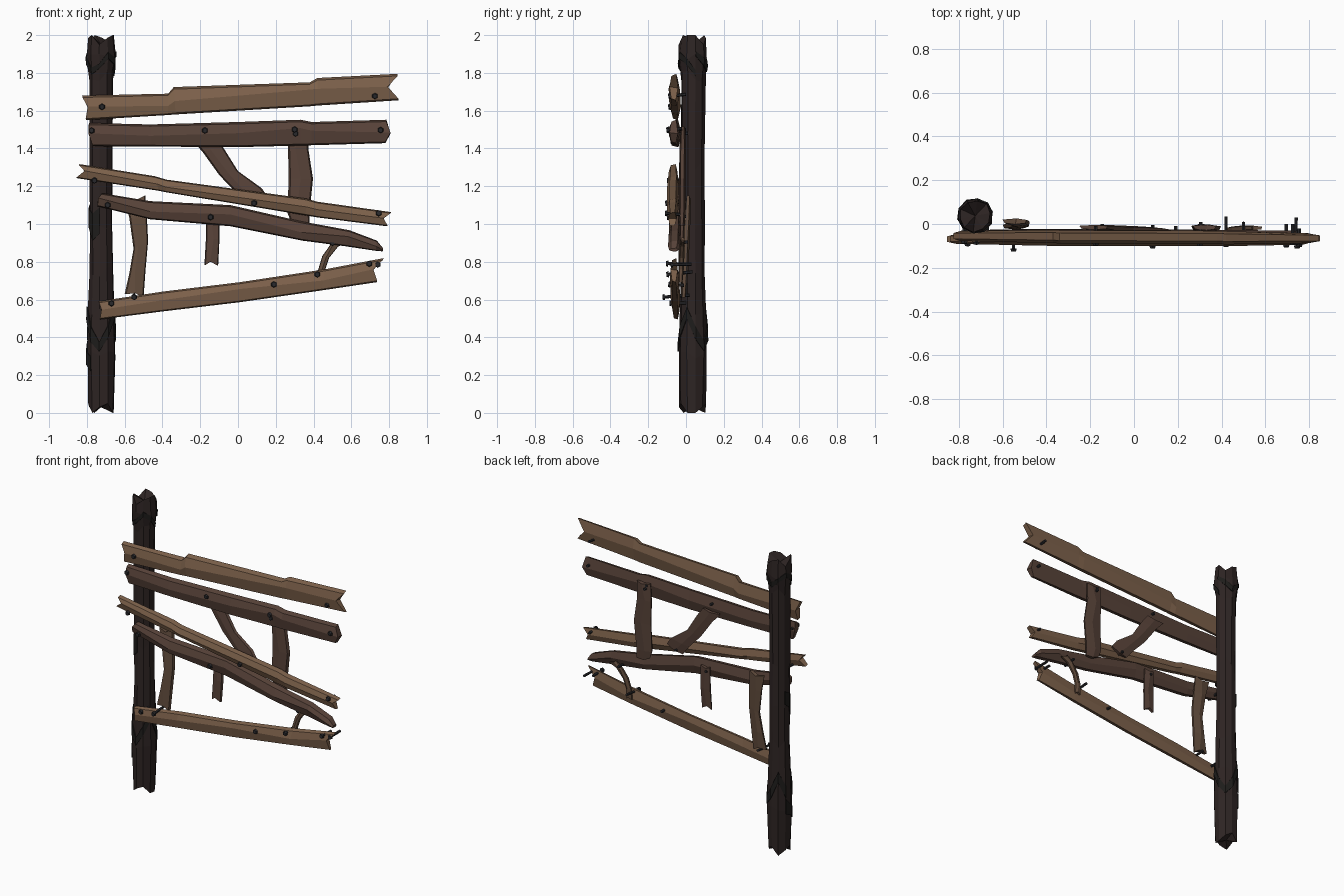
import bpy, bmesh, math, random
from mathutils import Matrix, Vector

random.seed(4)


def material(name, rgb):
    m = bpy.data.materials.new(name)
    m.diffuse_color = (*rgb, 1)
    return m


LIGHT = material("light_wood", (0.205, 0.120, 0.070))
DARK = material("dark_wood", (0.098, 0.056, 0.041))
BROWN = material("brown_wood", (0.125, 0.075, 0.048))
POST = material("post_wood", (0.027, 0.018, 0.017))
BARK = material("bark", (0.013, 0.012, 0.011))
IRON = material("iron", (0.022, 0.022, 0.025))


def finish(bm, name, mat):
    bmesh.ops.recalc_face_normals(bm, faces=bm.faces)
    me = bpy.data.meshes.new(name)
    bm.to_mesh(me)
    bm.free()
    me.materials.append(mat)
    ob = bpy.data.objects.new(name, me)
    bpy.context.collection.objects.link(ob)
    return ob


# cross-section: (position from edge a to edge b, depth: -1 front, 1 back)
SECTION = [(0, 0.6), (0.08, -0.55), (0.45, -1), (0.94, -0.6), (1, 0.5), (0.5, 1)]


def board(name, mat, edges, y0, y1, half, notch=(0.03, 0.03)):
    """Faceted board; edges holds (ax, az, bx, bz) stations, notch splits the ends."""
    bm = bmesh.new()
    n = len(edges)
    mids = [Vector(((e[0] + e[2]) / 2, 0, (e[1] + e[3]) / 2)) for e in edges]
    rings = []
    for i, (ax, az, bx, bz) in enumerate(edges):
        y = y0 + (y1 - y0) * i / (n - 1)
        end = i in (0, n - 1)
        shift = Vector((0, 0, 0))
        if i == 0:
            shift = (mids[1] - mids[0]).normalized() * notch[0]
        elif i == n - 1:
            shift = (mids[-2] - mids[-1]).normalized() * notch[1]
        wobble = random.uniform(-0.15, 0.15)
        ring = []
        for k, (t, s) in enumerate(SECTION):
            middle = k in (2, 5)
            t += wobble if middle else 0
            p = Vector((ax + (bx - ax) * t, y + s * half * (0.75 if end else 1),
                        az + (bz - az) * t))
            ring.append(bm.verts.new(p + shift if middle else p))
        rings.append(ring)
    for r, q in zip(rings, rings[1:]):
        for k in range(6):
            j = (k + 1) % 6
            bm.faces.new((r[k], r[j], q[j], q[k]))
    for r in (rings[0], rings[-1]):
        bm.faces.new((r[0], r[1], r[2], r[5]))
        bm.faces.new((r[5], r[2], r[3], r[4]))
    return finish(bm, name, mat)


# post: ten-sided trunk with ragged ends
CX, CY, SIDES = -0.725, 0.037, 10


def around(k, r, z):
    a = 2 * math.pi * (k + 0.3) / SIDES
    return (CX + r * math.cos(a), CY + r * math.sin(a), z)


def radius(z):
    pts = [(0, 0.07), (0.3, 0.075), (0.5, 0.073), (0.75, 0.063), (1.0, 0.061),
           (1.3, 0.063), (1.78, 0.065), (1.87, 0.077), (2.0, 0.070)]
    for (za, ra), (zb, rb) in zip(pts, pts[1:]):
        if z <= zb:
            return ra + (rb - ra) * (z - za) / (zb - za)
    return pts[-1][1]


bm = bmesh.new()
rings = []
for z in (0.03, 0.3, 0.52, 0.75, 1.0, 1.3, 1.78, 1.88, 1.97):
    ring = []
    for k in range(SIDES):
        dz = random.uniform(-0.03, 0.03)
        if z == 0.03:
            dz = (-0.03, 0.0, 0.02)[k % 3]
        elif z == 1.97:
            dz = (0.03, -0.02, 0.015)[k % 3]
        ring.append(bm.verts.new(around(k, radius(z) * random.uniform(0.95, 1.07), z + dz)))
    rings.append(ring)
for r, q in zip(rings, rings[1:]):
    for k in range(SIDES):
        j = (k + 1) % SIDES
        bm.faces.new((r[k], r[j], q[j], q[k]))
for ring, z in ((rings[0], 0.03), (rings[-1], 1.95)):
    c = bm.verts.new((CX, CY, z))
    for k in range(SIDES):
        bm.faces.new((ring[k], ring[(k + 1) % SIDES], c))
finish(bm, "post", POST)


# jagged bark bands wrapped round the post
def bark(name, z, height, swing, first, count):
    bm = bmesh.new()
    rows = []
    for i in range(count + 1):
        k = first + i
        zc = z + swing * (abs(i % 4 - 2) - 1) + random.uniform(-0.015, 0.015)
        h = height * random.uniform(0.6, 1.1) / 2
        rows.append([bm.verts.new(around(k, radius(zz) * f, zz)) for zz, f in
                     ((zc - h, 1.02), (zc - h, 1.10), (zc + h, 1.10), (zc + h, 1.02))])
    for r, q in zip(rows, rows[1:]):
        for k in range(4):
            j = (k + 1) % 4
            bm.faces.new((r[k], r[j], q[j], q[k]))
    bm.faces.new(rows[0])
    bm.faces.new(rows[-1])
    finish(bm, name, BARK)


bark("bark_top", 1.85, 0.04, 0.04, 0, 10)
bark("bark_lower", 0.43, 0.08, 0.09, 5, 9)
bark("bark_middle", 1.02, 0.14, 0.03, 4, 3)
bark("bark_foot", 0.30, 0.10, 0.04, 4, 2)

# long rails: top edge point, bottom edge point
board("rail_top", LIGHT, [
    (-0.825, 1.68, -0.805, 1.55), (-0.37, 1.69, -0.37, 1.577), (-0.34, 1.725, -0.33, 1.58),
    (0.38, 1.75, 0.38, 1.623), (0.42, 1.773, 0.42, 1.627), (0.845, 1.795, 0.85, 1.655)],
    -0.055, -0.065, 0.03, (0.02, 0.055))
board("rail_second", DARK, [
    (-0.79, 1.535, -0.77, 1.412), (-0.465, 1.527, -0.46, 1.41), (0.0, 1.54, 0.0, 1.407),
    (0.33, 1.552, 0.33, 1.415), (0.39, 1.54, 0.39, 1.417), (0.785, 1.552, 0.78, 1.428)],
    -0.052, -0.065, 0.03, (-0.01, -0.025))
board("rail_third", LIGHT, [
    (-0.84, 1.317, -0.855, 1.243), (-0.44, 1.253, -0.42, 1.176), (-0.38, 1.235, -0.38, 1.168),
    (0.36, 1.135, 0.36, 1.045), (0.42, 1.118, 0.42, 1.035), (0.81, 1.063, 0.79, 0.988)],
    -0.068, -0.072, 0.03, (0.035, 0.03))
board("rail_fourth", DARK, [
    (-0.72, 1.163, -0.745, 1.094), (-0.465, 1.121, -0.465, 1.025), (-0.04, 1.10, -0.04, 0.988),
    (0.33, 1.015, 0.34, 0.912), (0.59, 0.967, 0.57, 0.882), (0.735, 0.912, 0.73, 0.858),
    (0.768, 0.872, 0.766, 0.855)], -0.052, -0.065, 0.032, (-0.01, 0))
board("rail_bottom", LIGHT, [
    (-0.735, 0.591, -0.73, 0.495), (-0.40, 0.642, -0.40, 0.537), (0.01, 0.692, 0.01, 0.586),
    (0.46, 0.76, 0.44, 0.648), (0.77, 0.819, 0.735, 0.692)],
    -0.053, -0.063, 0.025, (0.01, 0.04))

# short slats behind the rails
board("slat_left", BROWN, [
    (-0.60, 1.14, -0.49, 1.15), (-0.575, 1.03, -0.482, 1.03), (-0.553, 0.87, -0.476, 0.91),
    (-0.575, 0.74, -0.49, 0.75), (-0.60, 0.63, -0.50, 0.61)], 0.012, -0.012, 0.018, (0.02, 0.015))
board("slat_short", DARK, [
    (-0.17, 1.07, -0.10, 1.07), (-0.17, 0.92, -0.098, 0.92), (-0.178, 0.782, -0.105, 0.78)],
    -0.018, -0.028, 0.015, (0.01, 0.02))
board("slat_diagonal", DARK, [
    (-0.25, 1.45, -0.12, 1.46), (-0.19, 1.385, -0.075, 1.40), (-0.10, 1.26, -0.0, 1.28),
    (-0.01, 1.165, 0.125, 1.19), (0.04, 1.10, 0.16, 1.14)], -0.015, -0.03, 0.015, (0.01, -0.01))
board("slat_right", DARK, [
    (0.27, 1.515, 0.375, 1.515), (0.265, 1.40, 0.372, 1.40), (0.268, 1.24, 0.397, 1.24),
    (0.262, 1.06, 0.378, 1.05), (0.28, 1.01, 0.38, 0.99)], -0.016, -0.022, 0.017, (0.01, -0.01))
board("slat_twig", BROWN, [
    (0.535, 0.93, 0.585, 0.905), (0.485, 0.885, 0.53, 0.88), (0.446, 0.83, 0.482, 0.82),
    (0.425, 0.76, 0.462, 0.76), (0.42, 0.69, 0.46, 0.69)], -0.018, -0.028, 0.014, (0.01, 0.01))


# nails: x, z, head y, tip y
def nail(name, x, z, head, tip):
    bm = bmesh.new()
    lean = Matrix.Rotation(random.uniform(-0.12, 0.12), 4, 'X')
    for r1, r2, length, y in ((0.009, 0.008, tip - head, (head + tip) / 2),
                              (0.017, 0.013, 0.012, head)):
        m = (Matrix.Translation((x, head, z)) @ lean @ Matrix.Translation((0, y - head, 0))
             @ Matrix.Rotation(math.pi / 2, 4, 'X'))
        bmesh.ops.create_cone(bm, cap_ends=True, segments=6, radius1=r1, radius2=r2,
                              depth=length, matrix=m)
    finish(bm, name, IRON)


NAILS = [
    (-0.72, 1.62, -0.088, -0.02), (0.725, 1.677, -0.088, 0.0),
    (-0.775, 1.495, -0.084, -0.02), (-0.175, 1.495, -0.092, -0.01), (0.30, 1.50, -0.094, 0.0),
    (0.305, 1.478, -0.085, 0.01), (0.755, 1.497, -0.098, -0.02),
    (-0.76, 1.23, -0.095, -0.02), (0.085, 1.11, -0.104, -0.005), (0.745, 1.057, -0.105, -0.03),
    (-0.69, 1.10, -0.085, -0.01), (-0.145, 1.036, -0.095, 0.0), (0.50, 0.90, -0.075, 0.01),
    (-0.67, 0.58, -0.082, 0.0), (-0.55, 0.613, -0.118, 0.02), (0.19, 0.68, -0.088, -0.01),
    (0.42, 0.733, -0.098, 0.035), (0.695, 0.79, -0.10, 0.0), (0.74, 0.785, -0.075, 0.03)]
for i, n in enumerate(NAILS):
    nail(f"nail_{i + 1}", *n)
